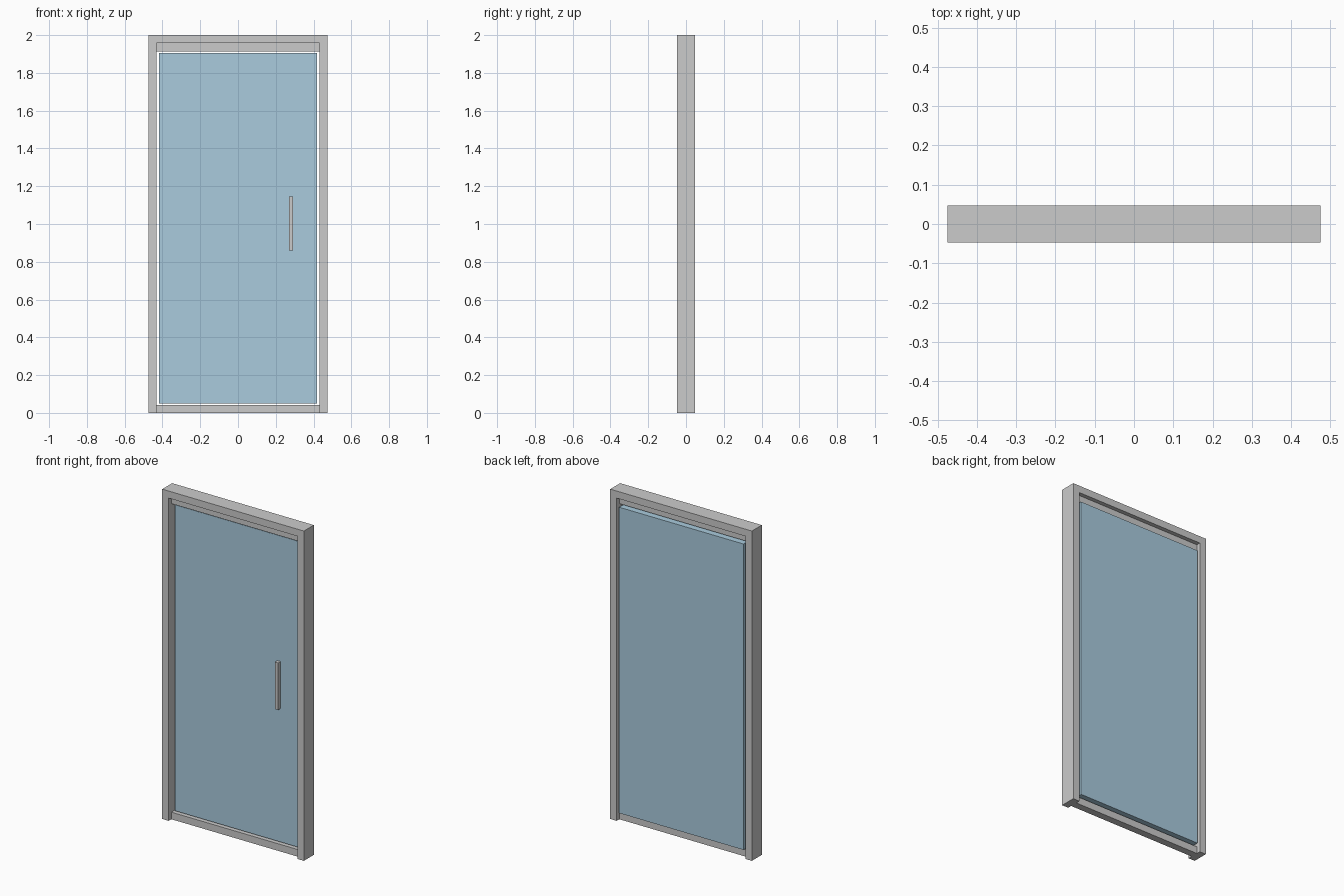
import bpy
import bmesh
from mathutils import Vector

if "Cube" in bpy.data.objects:
    bpy.data.objects.remove(bpy.data.objects["Cube"])


def box(name, lo, hi, mat=None):
    """Axis-aligned box between two corners."""
    lo, hi = Vector(lo), Vector(hi)
    bm = bmesh.new()
    bmesh.ops.create_cube(bm, size=1)
    for v in bm.verts:
        v.co = Vector(a * b for a, b in zip(v.co, hi - lo)) + (lo + hi) / 2
    me = bpy.data.meshes.new(name)
    bm.to_mesh(me)
    bm.free()
    ob = bpy.data.objects.new(name, me)
    bpy.context.collection.objects.link(ob)
    if mat:
        me.materials.append(mat)
    return ob


W, D, H, T = 0.475, 0.0475, 2.0, 0.043   # half width, half depth, height, bar size
IN = W - T

glass = bpy.data.materials.new("glass")
glass.diffuse_color = (0.4, 0.6, 0.73, 1)
glass.use_nodes = True
glass.node_tree.nodes["Principled BSDF"].inputs["Base Color"].default_value = glass.diffuse_color

# Outer frame: one U-shaped profile (jambs and header) extruded in depth
bm = bmesh.new()
profile = [(-W, 0), (-IN, 0), (-IN, H - T), (IN, H - T), (IN, 0), (W, 0), (W, H), (-W, H)]
face = bm.faces.new([bm.verts.new((x, -D, z)) for x, z in profile])
ext = bmesh.ops.extrude_face_region(bm, geom=[face])
for v in ext["geom"]:
    if isinstance(v, bmesh.types.BMVert):
        v.co.y = D
bmesh.ops.recalc_face_normals(bm, faces=bm.faces)
mesh = bpy.data.meshes.new("door_frame")
bm.to_mesh(mesh)
bm.free()
bpy.context.collection.objects.link(bpy.data.objects.new("door_frame", mesh))

# Recessed bars between the jambs
for name, z in (("threshold", 0), ("header_stop", H - 2 * T)):
    box(name, (-IN, -0.022, z), (IN, 0.022, z + T))

# Glass leaf, set to the back
box("glass_panel", (-0.417, -0.008, 0.05), (0.417, 0.045, 1.905), glass)

# Pull handle on the front of the glass
box("handle", (0.27, -0.032, 0.86), (0.292, -0.008, 1.145))
